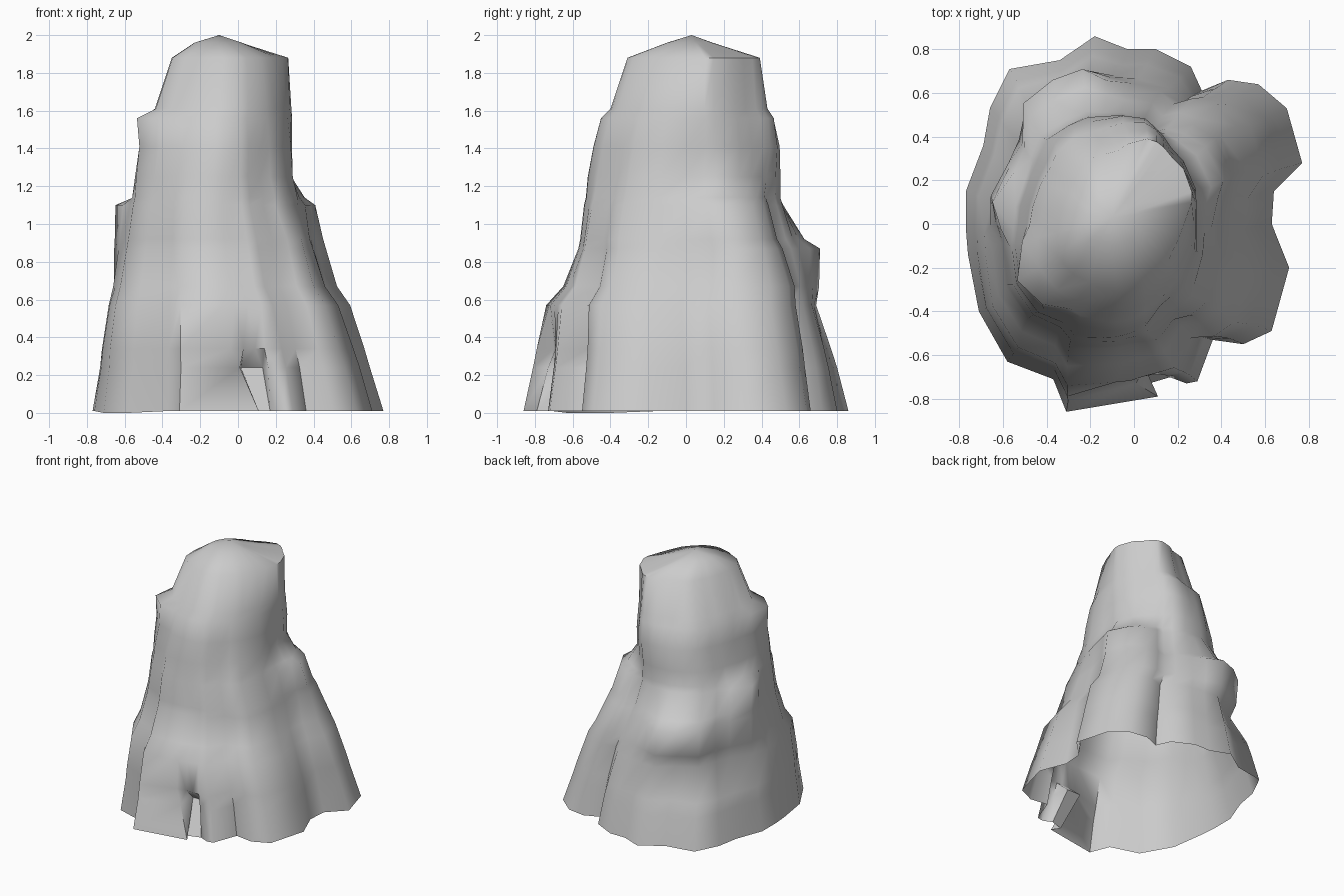
import bpy
import bmesh
import math

cube = bpy.data.objects.get("Cube")
if cube:
    bpy.data.objects.remove(cube, do_unlink=True)

# Lobed ground outline, counterclockwise; columns near the end of the list frame the cleft
OUTLINE = [
    (.77, .28), (.70, .53), (.57, .64), (.43, .66), (.31, .61), (.26, .72), (.10, .80),
    (-.03, .80), (-.18, .86), (-.34, .75), (-.57, .71), (-.66, .53), (-.69, .36),
    (-.77, .15), (-.77, -.02), (-.76, -.14), (-.71, -.40), (-.58, -.63), (-.37, -.71),
    (-.31, -.86), (-.03, -.81), (.05, -.80), (.13, -.77), (.22, -.74), (.29, -.72),
    (.36, -.53), (.50, -.55), (.63, -.49), (.71, -.20), (.63, 0), (.64, .15),
]
CLEFT = OUTLINE.index((-.03, -.81))

# Angular section of the upper rock, as distance from its middle by direction in degrees
SHOULDER = [
    (-180, .99), (-145, 1.18), (-128, 1), (-105, 1), (-75, 1), (-48, .97), (-12, 1.02),
    (25, .97), (45, .92), (65, 1.04), (100, .95), (125, 1), (145, .93), (180, .99),
]

# Height, then the left/right and front/back reach of each ring
RINGS = [
    (.01, -.77, .77, -.86, .86),
    (.24, -.73, .69, -.81, .80),
    (.34, -.72, .65, -.79, .77),
    (.57, -.68, .55, -.74, .69),
    (.67, -.65, .47, -.65, .66),
    (.87, -.61, .39, -.57, .60),
    (.92, -.60, .37, -.56, .57),
    (1.10, -.57, .31, -.54, .51),
    (1.14, -.56, .31, -.53, .50),
    (1.25, -.54, .29, -.52, .50),
    (1.41, -.50, .28, -.49, .49),
    (1.56, -.49, .27, -.45, .45),
    (1.61, -.44, .26, -.40, .41),
    (1.88, -.35, .21, -.31, .34),
    (1.96, -.23, .02, -.10, .14),
]
APEX = (-.10, .03, 2)

# Ledges and hollows: direction in degrees, half width, top height, drop below, rise above, overhang
LEDGES = [
    (213, 28, 1.57, .40, .03, .06),
    (165, 22, 1.11, .60, .03, .10),
    (110, 28, .88, .40, .25, .13),
    (135, 42, .57, .25, .25, -.08),
    (26, 38, 1.11, .95, .12, .11),
    (52, 22, .72, .60, .20, .05),
    (-45, 35, 1, .60, .25, .06),
    (42, 48, 1.88, .60, .06, .10),
]


def fit(values, low, high):
    """Stretch a list of coordinates to the given reach."""
    a, b = min(values), max(values)
    return [low + (v - a) / (b - a) * (high - low) for v in values]


def shoulder_radius(angle):
    """Read the upper section in one direction."""
    degrees = math.degrees(angle)
    for (a, p), (b, q) in zip(SHOULDER, SHOULDER[1:]):
        if a <= degrees <= b:
            return p + (q - p) * (degrees - a) / (b - a)


def ledge_push(angle, z):
    """Shift of the surface where a ledge or hollow sits."""
    push = 0
    for direction, width, top, drop, rise, amount in LEDGES:
        turn = abs((math.degrees(angle) - direction + 180) % 360 - 180)
        if turn < width and top - drop < z < top + rise:
            fade = 1 - (top - z) / drop if z <= top else .6 * (1 - (z - top) / rise)
            push += amount * (1 - (turn / width) ** 2) * fade
    return push


def ring_points(z, x_low, x_high, y_low, y_high):
    """Blend from the lobed outline low down to the angular section higher up."""
    lobed = max(0, 1 - z / 1.5) ** .7
    xs, ys = [], []
    for x, y in OUTLINE:
        u, v = x / .77, y / .86
        angle = math.atan2(v, u)
        upper = (1 - lobed) * shoulder_radius(angle)
        xs.append(lobed * u + upper * math.cos(angle))
        ys.append(lobed * v + upper * math.sin(angle))
    points = []
    mid_x, mid_y = (x_low + x_high) / 2, (y_low + y_high) / 2
    for x, y in zip(fit(xs, x_low, x_high), fit(ys, y_low, y_high)):
        angle = math.atan2(y - mid_y, x - mid_x)
        push = ledge_push(angle, z)
        points.append((x + push * math.cos(angle), y + push * math.sin(angle), z))
    return points


# Cleft at the foot: flap edge, two hollow corners and far jamb, at the ground, roof and lip
HOLLOW = [
    [(.11, -.79), (.07, -.73), (.17, -.70), (.24, -.73)],
    [(.01, -.73), (.015, -.58), (.13, -.58), (.16, -.70)],
    [(-.04, -.70), (.03, -.69), (.09, -.69), (.14, -.69)],
]

# Rock body: stacked rings, open underneath, closed by a low peak
bm = bmesh.new()
loops = []
for index, ring in enumerate(RINGS):
    points = ring_points(*ring)
    if index < len(HOLLOW):
        points[CLEFT:CLEFT + 4] = [(x, y, ring[0]) for x, y in HOLLOW[index]]
    loops.append([bm.verts.new(p) for p in points])

count = len(OUTLINE)
for lower, upper in zip(loops, loops[1:]):
    for i in range(count):
        j = (i + 1) % count
        bm.faces.new((lower[i], lower[j], upper[j], upper[i]))
peak = bm.verts.new(APEX)
for i in range(count):
    bm.faces.new((loops[-1][i], loops[-1][(i + 1) % count], peak))

# One foot of the skirt dips to the ground
for vert in loops[0][CLEFT - 4:CLEFT - 2]:
    vert.co.z = 0

mesh = bpy.data.meshes.new("rock_body")
bm.to_mesh(mesh)
bm.free()
rock = bpy.data.objects.new("rock_body", mesh)
bpy.context.collection.objects.link(rock)

# Plain stone colour
stone = bpy.data.materials.new("stone_grey")
stone.use_nodes = True
grey = (.6, .6, .6, 1)
stone.diffuse_color = grey
shader = next(n for n in stone.node_tree.nodes if n.type == "BSDF_PRINCIPLED")
shader.inputs["Base Color"].default_value = grey
mesh.materials.append(stone)

# Smooth shading with the sharp breaks kept
bpy.ops.object.select_all(action="DESELECT")
rock.select_set(True)
bpy.context.view_layer.objects.active = rock
bpy.ops.object.shade_smooth_by_angle(angle=math.radians(65))
